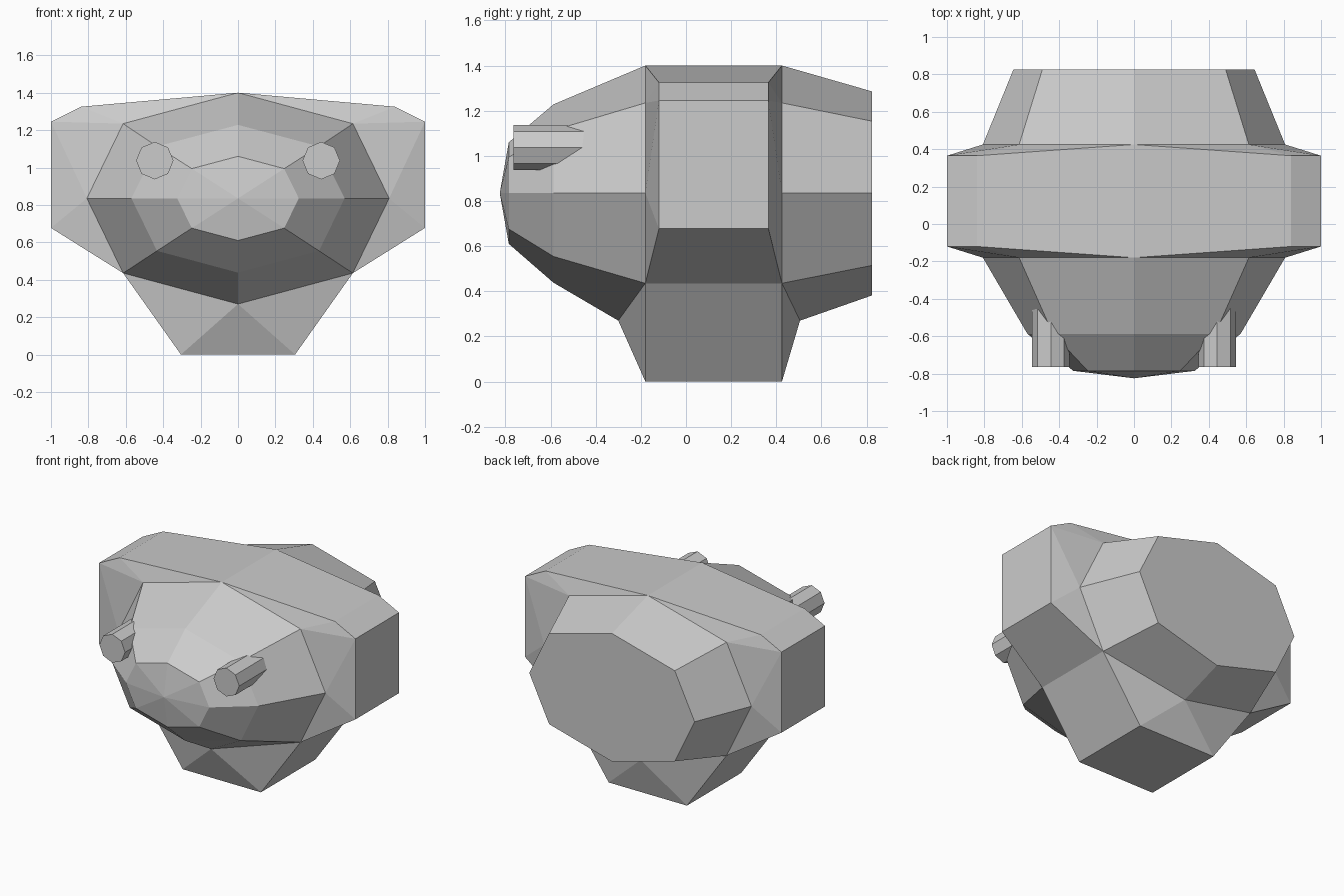
import bpy, bmesh, math

if "Cube" in bpy.data.objects:
    bpy.data.objects.remove(bpy.data.objects["Cube"])


def half_ring(w, top, bottom, y, wd=None, yb=None):
    """Right half of an eight-sided ring, top to bottom."""
    c = 0.835
    h, low = top - c, c - bottom
    d = w * 0.76
    return [(0, y, top), (d, y, c + h * 0.707), (w, y, c),
            (d, y, c - low * 0.707), (0, y if yb is None else yb, bottom)]


bm = bmesh.new()


def face(*pts):
    """Add a face and its mirror image."""
    bm.faces.new([bm.verts.new(p) for p in pts])
    bm.faces.new([bm.verts.new((-x, y, z)) for x, y, z in reversed(pts)])


def bridge(a, b):
    for i in range(len(a) - 1):
        face(a[i], a[i + 1], b[i + 1], b[i])


def whole(pts):
    """One face spanning the centre line."""
    rest = [(-x, y, z) for x, y, z in reversed(pts) if x > 0]
    bm.faces.new([bm.verts.new(p) for p in list(pts) + rest])


# rings from nose to tail
nose = half_ring(0.325, 1.06, 0.61, -0.785)
cheek = half_ring(0.57, 1.228, 0.438, -0.587)
front = half_ring(0.808, 1.4, 0.27, -0.18, yb=-0.30)
back = half_ring(0.808, 1.4, 0.27, 0.425, yb=0.505)
tail = half_ring(0.645, 1.285, 0.382, 0.825)
tip = (0, -0.825, 0.835)

for i in range(4):
    face(tip, nose[i], nose[i + 1])
bridge(nose, cheek)
bridge(cheek, front)
bridge(back, tail)
whole(tail)


# wide middle band with side pods and tapered foot
def band(ring, y_side, y_foot):
    top, r1, r2, r3, low = ring
    a, b, m, c = [(x, y_side, z) for x, z in
                  ((0.84, 1.325), (1, 1.245), (1, 0.87), (1, 0.677))]
    foot = (0.305, y_foot, 0)
    for tri in ((top, a, r1), (a, b, r1), (r1, b, r2), (r2, b, m),
                (r2, m, c), (r2, c, r3), (r3, foot, low)):
        face(*tri)
    whole([low, foot])
    return [top, a, b, m, c, r3, foot]


f = band(front, -0.12, -0.18)
k = band(back, 0.365, 0.425)
bridge(f, k)
whole([f[-1], k[-1]])

bmesh.ops.remove_doubles(bm, verts=bm.verts, dist=0.0005)
bmesh.ops.recalc_face_normals(bm, faces=bm.faces)
mesh = bpy.data.meshes.new("hull")
bm.to_mesh(mesh)
bm.free()
bpy.context.collection.objects.link(bpy.data.objects.new("hull", mesh))

# octagonal barrels sunk into the cheeks
for side, name in ((-1, "left_barrel"), (1, "right_barrel")):
    bpy.ops.mesh.primitive_cylinder_add(
        vertices=8, radius=0.1, depth=0.465,
        location=(side * 0.445, -0.5325, 1.037),
        rotation=(math.pi / 2, 0, 0))
    bpy.context.object.name = name
